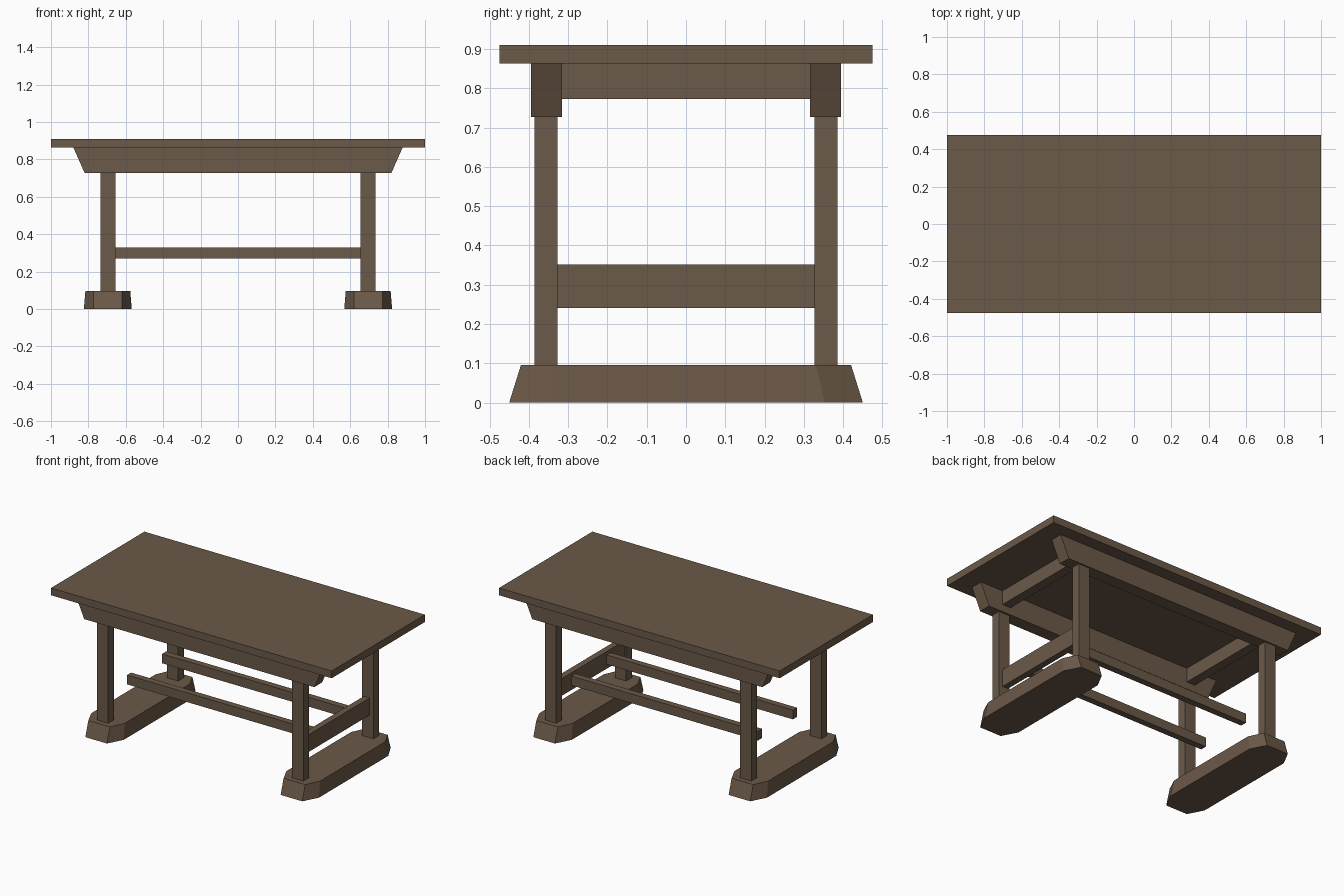
import bpy

if "Cube" in bpy.data.objects:
    bpy.data.objects.remove(bpy.data.objects["Cube"])

wood = bpy.data.materials.new("brown wood")
wood.diffuse_color = (0.147, 0.100, 0.065, 1)
wood.use_nodes = True
wood.node_tree.nodes["Principled BSDF"].inputs["Base Color"].default_value = wood.diffuse_color


def mesh_object(name, verts, faces):
    me = bpy.data.meshes.new(name)
    me.from_pydata(verts, [], faces)
    me.materials.append(wood)
    ob = bpy.data.objects.new(name, me)
    bpy.context.collection.objects.link(ob)
    return ob


def loft(name, bottom, top):
    """Solid between two matching counter-clockwise outlines."""
    n = len(bottom)
    faces = [tuple(reversed(range(n))), tuple(range(n, 2 * n))]
    faces += [(i, (i + 1) % n, n + (i + 1) % n, n + i) for i in range(n)]
    return mesh_object(name, bottom + top, faces)


def rect(x0, x1, y0, y1, z):
    return [(x0, y0, z), (x1, y0, z), (x1, y1, z), (x0, y1, z)]


def box(name, x0, x1, y0, y1, z0, z1):
    return loft(name, rect(x0, x1, y0, y1, z0), rect(x0, x1, y0, y1, z1))


def foot_outline(cx, hx, hy, end_hx, side_hy, z):
    """Rectangle with cut corners."""
    return [(cx + x, y, z) for x, y in (
        (-end_hx, -hy), (end_hx, -hy), (hx, -side_hy), (hx, side_hy),
        (end_hx, hy), (-end_hx, hy), (-hx, side_hy), (-hx, -side_hy))]


# Table top
box("table_top", -1, 1, -0.475, 0.475, 0.863, 0.91)

# Long tapered beams under the top
for side, y0, y1 in (("front", -0.395, -0.315), ("back", 0.315, 0.395)):
    loft(side + "_beam", rect(-0.82, 0.82, y0, y1, 0.727),
         rect(-0.88, 0.88, y0, y1, 0.863))

for end, s in (("left", -1), ("right", 1)):
    cx = 0.696 * s
    # Feet with cut corners and sloping sides
    loft(end + "_foot", foot_outline(cx, 0.128, 0.45, 0.077, 0.353, 0),
         foot_outline(cx, 0.12, 0.42, 0.077, 0.33, 0.096))
    # Legs
    for side, y0, y1 in (("front", -0.386, -0.327), ("back", 0.327, 0.386)):
        box(f"{end}_{side}_leg", cx - 0.04, cx + 0.04, y0, y1, 0.096, 0.727)
    # Upper cross rails between the beams
    cr = 0.69 * s
    box(end + "_upper_rail", cr - 0.03, cr + 0.03, -0.315, 0.315, 0.773, 0.863)

# Single lower cross rail on the right end
box("lower_cross_rail", 0.668, 0.709, -0.327, 0.327, 0.241, 0.352)

# Two long stretchers meeting the cross rail
for side, y0, y1 in (("front", -0.187, -0.146), ("back", 0.169, 0.211)):
    box(side + "_stretcher", -0.66, 0.668, y0, y1, 0.27, 0.33)
